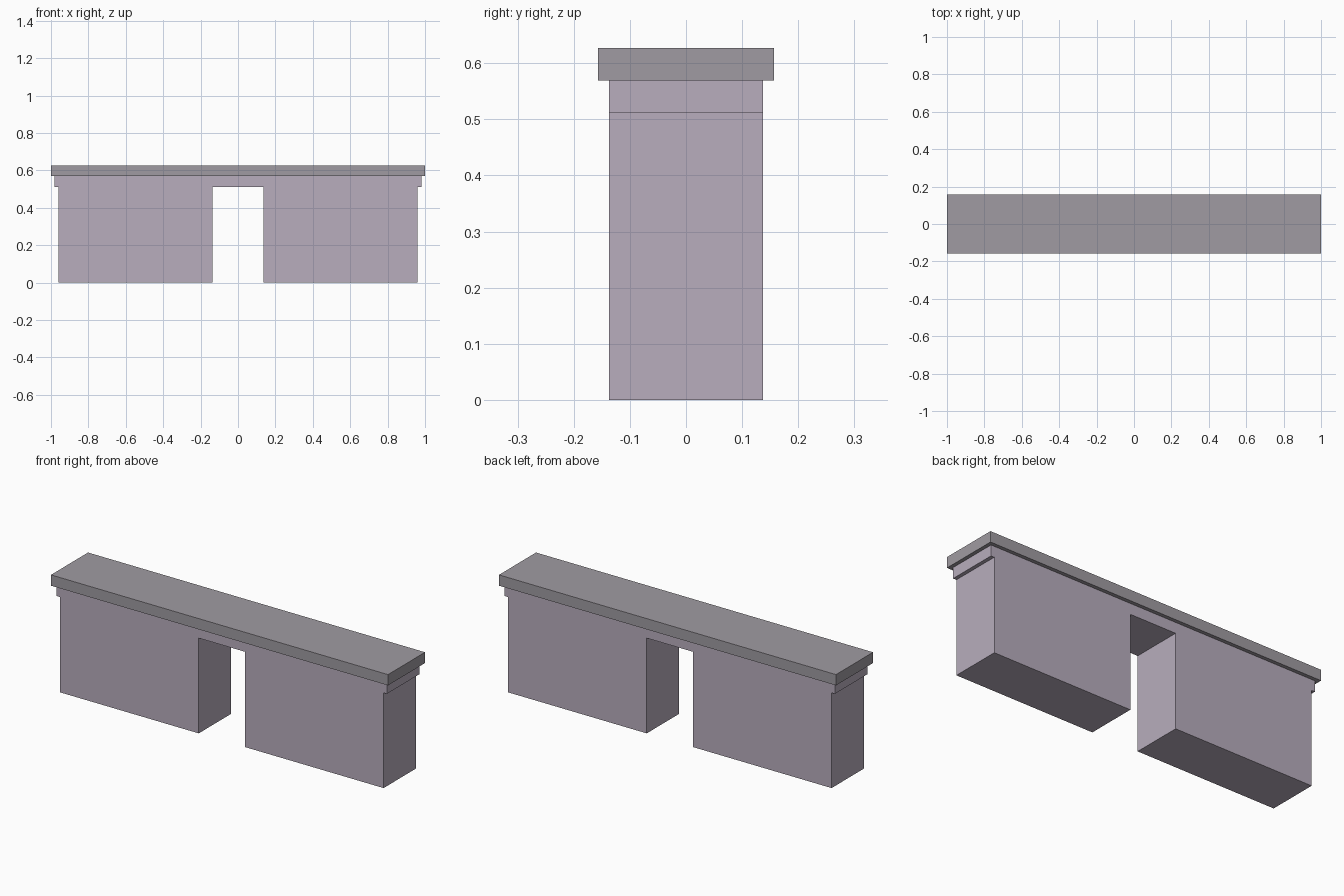
import bpy, bmesh

if "Cube" in bpy.data.objects:
    bpy.data.objects.remove(bpy.data.objects["Cube"])

DEPTH = 0.137      # half depth of the supporting body
Z_STEP, Z_SHELF, Z_TOP = 0.511, 0.569, 0.627


def material(name, color):
    mat = bpy.data.materials.new(name)
    mat.diffuse_color = color
    mat.use_nodes = True
    mat.node_tree.nodes["Principled BSDF"].inputs["Base Color"].default_value = mat.diffuse_color
    return mat


def extrude_profile(name, outline, half_depth, mat):
    """Extrude an (x, z) outline along y, centred on y = 0."""
    bm = bmesh.new()
    face = bm.faces.new([bm.verts.new((x, -half_depth, z)) for x, z in outline])
    ext = bmesh.ops.extrude_face_region(bm, geom=[face])
    moved = [v for v in ext["geom"] if isinstance(v, bmesh.types.BMVert)]
    bmesh.ops.translate(bm, verts=moved, vec=(0, 2 * half_depth, 0))
    bmesh.ops.recalc_face_normals(bm, faces=bm.faces)
    mesh = bpy.data.meshes.new(name)
    bm.to_mesh(mesh)
    bm.free()
    mesh.materials.append(mat)
    obj = bpy.data.objects.new(name, mesh)
    bpy.context.collection.objects.link(obj)
    return obj


body_mat = material("mauve_grey", (0.48, 0.42, 0.51, 1))
top_mat = material("warm_grey", (0.35, 0.33, 0.36, 1))

# Body: two pedestals joined by a stepped band, with a central knee opening
right = [(0.137, Z_STEP), (0.137, 0), (0.96, 0), (0.96, Z_STEP),
         (0.98, Z_STEP), (0.98, Z_SHELF)]
left = [(-x, z) for x, z in reversed(right)]
extrude_profile("counter_body", right + left, DEPTH, body_mat)

# Overhanging counter top
extrude_profile("counter_top",
                [(-1, Z_SHELF), (1, Z_SHELF), (1, Z_TOP), (-1, Z_TOP)],
                DEPTH + 0.02, top_mat)
